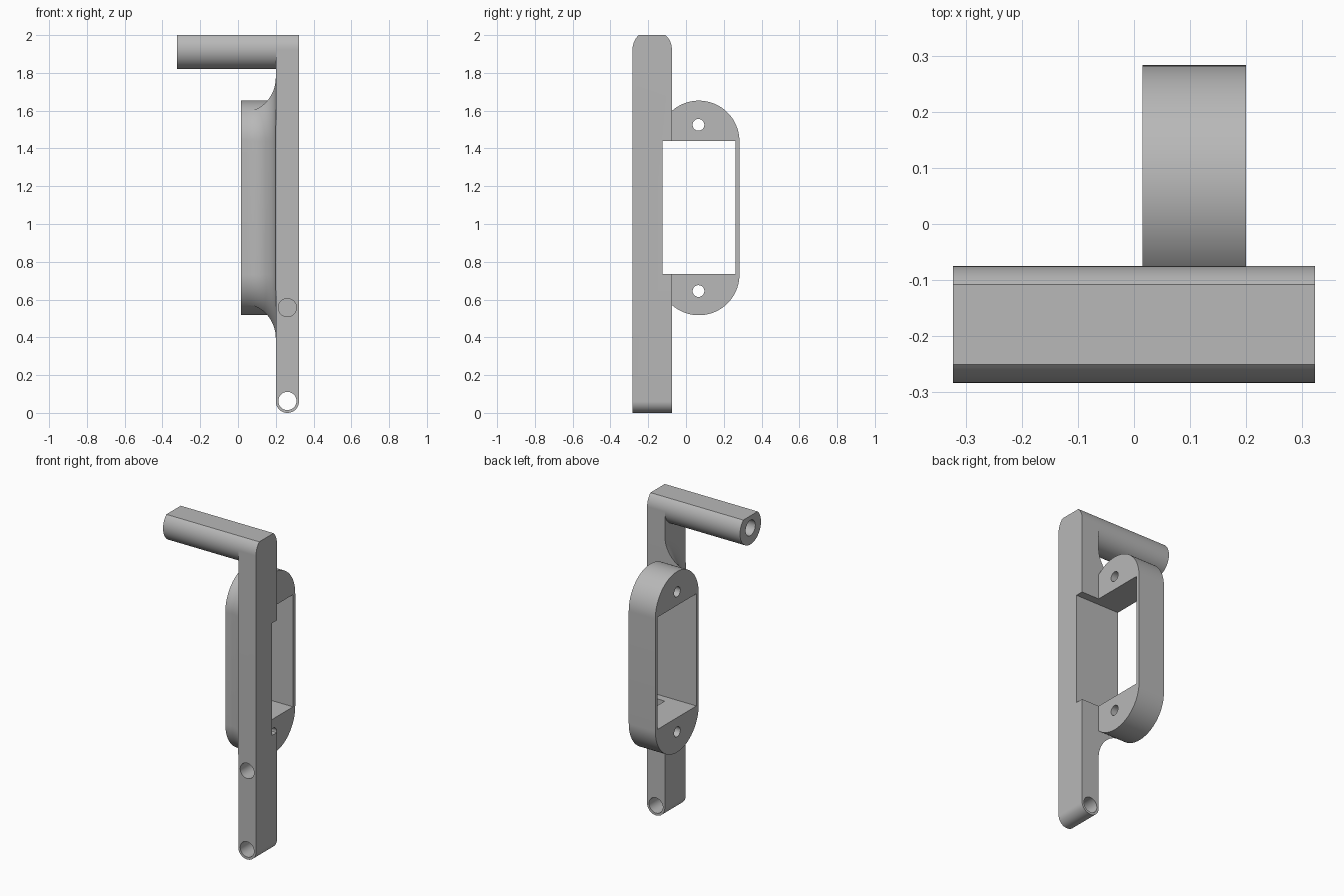
import bpy, bmesh
from math import sin, cos, asin, pi

cube = bpy.data.objects.get("Cube")
if cube:
    bpy.data.objects.remove(cube, do_unlink=True)

# Main dimensions
BAR_IN, BAR_OUT = 0.2, 0.323
FRONT, BACK = -0.283, -0.075
GRIP_R = (BACK - FRONT) / 2
GRIP_Y, GRIP_Z = (FRONT + BACK) / 2, GRIP_R + 1.82
FLAT = asin((2 - GRIP_Z) / GRIP_R)
BAR_R = (BAR_OUT - BAR_IN) / 2
BAR_X = (BAR_IN + BAR_OUT) / 2
RING_Y, RING_R, RING_LOW, RING_HIGH = 0.068, 0.215, 0.732, 1.438
RING_SIDE, FILLET = 0.015, 0.15
BORE = 0.048

grey = bpy.data.materials.new("plain grey")
grey.use_nodes = True
grey.diffuse_color = (0.48, 0.48, 0.48, 1)
grey.node_tree.nodes["Principled BSDF"].inputs["Base Color"].default_value = grey.diffuse_color


def arc(u, v, r, start, end, n=32):
    return [(u + r * cos(start + (end - start) * i / n),
             v + r * sin(start + (end - start) * i / n)) for i in range(n + 1)]


def loft(name, sections):
    """Solid skin through a list of matching closed sections."""
    bm = bmesh.new()
    loops = [[bm.verts.new(p) for p in s] for s in sections]
    for a, b in zip(loops, loops[1:]):
        for i in range(len(a)):
            bm.faces.new((a[i - 1], a[i], b[i], b[i - 1]))
    bm.faces.new(loops[0])
    bm.faces.new(loops[-1])
    bmesh.ops.recalc_face_normals(bm, faces=bm.faces)
    mesh = bpy.data.meshes.new(name)
    bm.to_mesh(mesh)
    bm.free()
    mesh.materials.append(grey)
    obj = bpy.data.objects.new(name, mesh)
    bpy.context.collection.objects.link(obj)
    return obj


def along_x(name, profile, lo, hi):
    return loft(name, [[(x, u, v) for u, v in profile] for x in (lo, hi)])


def along_y(name, profile, lo, hi):
    return loft(name, [[(u, y, v) for u, v in profile] for y in (lo, hi)])


def rect(u0, u1, v0, v1):
    return [(u0, v0), (u1, v0), (u1, v1), (u0, v1)]


def circle(u, v, r):
    return arc(u, v, r, 0, 2 * pi, 48)[:-1]


def stadium(grow):
    return (arc(RING_Y, RING_HIGH, RING_R + grow, 0, pi, 48)
            + arc(RING_Y, RING_LOW, RING_R + grow, pi, 2 * pi, 48))


def combine(obj, tool, operation="DIFFERENCE"):
    """Apply a boolean and discard the tool."""
    mod = obj.modifiers.new("cut", "BOOLEAN")
    mod.operation, mod.solver, mod.object = operation, "EXACT", tool
    bpy.context.view_layer.update()
    graph = bpy.context.evaluated_depsgraph_get()
    mesh = bpy.data.meshes.new_from_object(obj.evaluated_get(graph))
    obj.modifiers.clear()
    obj.data = mesh
    bpy.data.objects.remove(tool, do_unlink=True)


def window():
    return along_x("window_cutter", rect(-0.125, 0.261, 0.735, 1.44), -0.5, 0.5)


# Upright bar: rounded shoulders at the top, round foot at the bottom
shoulders = ([(BACK, -0.2)] + arc(GRIP_Y, GRIP_Z, GRIP_R, 0, FLAT, 16)
             + arc(GRIP_Y, GRIP_Z, GRIP_R, pi - FLAT, pi, 16) + [(FRONT, -0.2)])
bar = along_x("upright_bar", shoulders, 0.1, 0.4)
foot = arc(BAR_X, BAR_R, BAR_R, pi, 2 * pi) + [(BAR_OUT, 2.2), (BAR_IN, 2.2)]
combine(bar, along_y("foot_cutter", foot, -0.5, 0.5), "INTERSECT")
combine(bar, window())
# Through hole in the foot and a blind hole above it
combine(bar, along_y("foot_hole", circle(BAR_X, 0.063, BORE), -0.5, 0.5))
combine(bar, along_y("blind_hole", circle(BAR_X, 0.557, BORE), -0.5, FRONT + 0.15))

# Round handle with a flat top and a bore in its free end
grip = along_x("handle", arc(GRIP_Y, GRIP_Z, GRIP_R, pi - FLAT, 2 * pi + FLAT, 64),
               -BAR_OUT, BAR_IN)
combine(grip, along_x("handle_bore", circle(GRIP_Y, GRIP_Z, BORE), -0.5, -0.07))

# Oblong mounting ring with a window and two screw holes
ring = along_x("mounting_ring", stadium(0), RING_SIDE, BAR_IN)
combine(ring, window())
for z in (0.645, 1.525):
    combine(ring, along_x("screw_hole", circle(0.066, z, 0.031), -0.5, 0.5))

# Concave fillet blending the ring into the bar
steps = [pi / 2 * i / 20 for i in range(21)]
fillet = loft("ring_fillet", [
    [(BAR_IN - FILLET + FILLET * sin(t), u, v) for u, v in stadium(FILLET * (1 - cos(t)))]
    for t in steps])
combine(fillet, along_x("fillet_trim", rect(FRONT, BACK, 0, 2.2), -0.5, 0.5), "INTERSECT")
combine(fillet, window())

# Smooth the curved faces, keep the edges crisp
bpy.ops.object.select_all(action="DESELECT")
for part in (bar, grip, ring, fillet):
    part.select_set(True)
    bpy.context.view_layer.objects.active = part
bpy.ops.object.shade_smooth_by_angle(angle=pi / 6)
